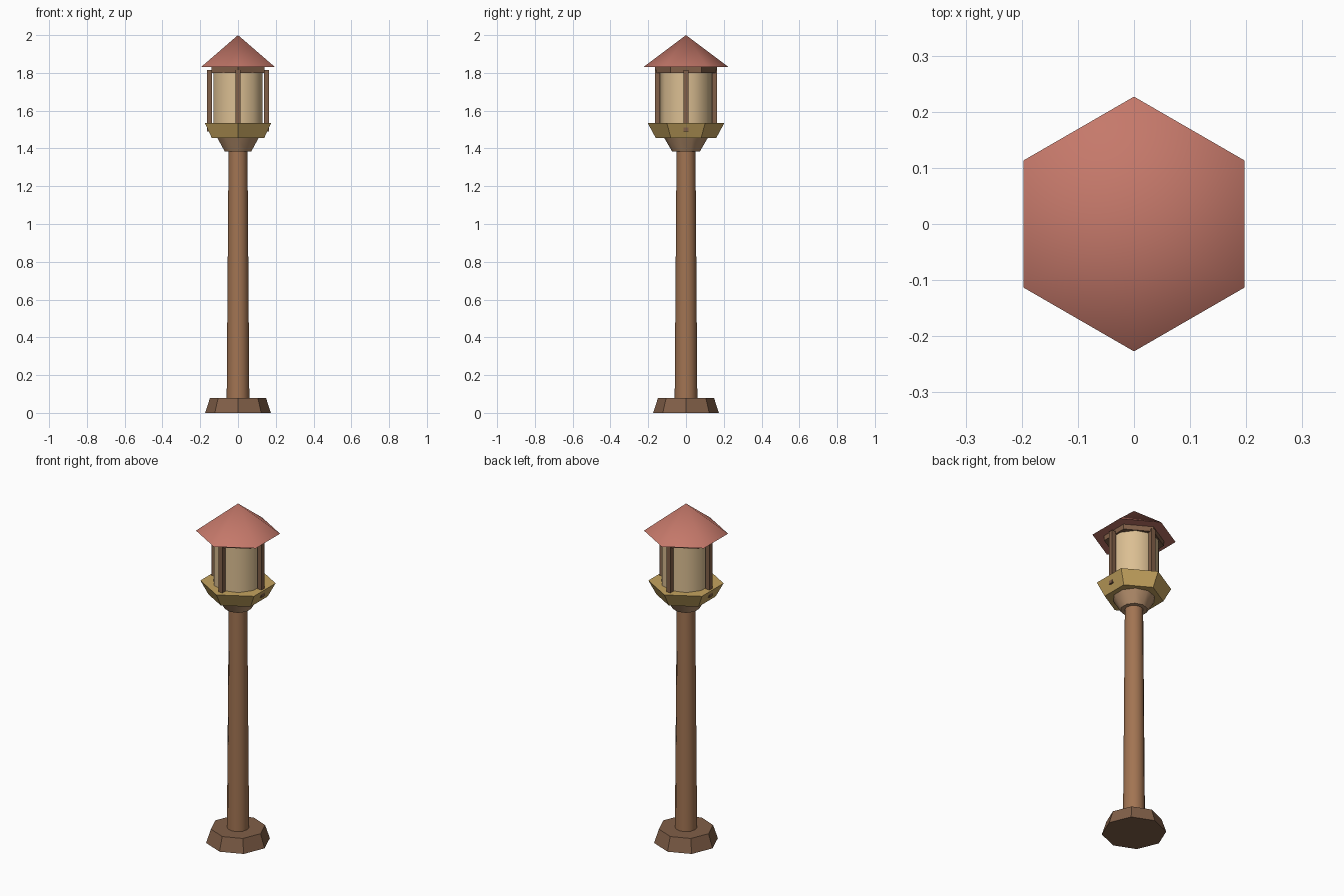
import bpy
import math

cube = bpy.data.objects.get("Cube")
if cube:
    bpy.data.objects.remove(cube)


def material(name, colour):
    mat = bpy.data.materials.new(name)
    mat.use_nodes = True
    mat.diffuse_color = (*colour, 1)
    mat.node_tree.nodes["Principled BSDF"].inputs["Base Color"].default_value = (*colour, 1)
    return mat


terracotta = material("terracotta", (0.56, 0.19, 0.145))
cream = material("cream glass", (0.71, 0.52, 0.29))
gold = material("gold", (0.56, 0.37, 0.115))
tan = material("tan", (0.47, 0.28, 0.155))
wood = material("wood", (0.36, 0.175, 0.085))
dark_wood = material("dark wood", (0.22, 0.115, 0.065))


def finish(name, mat, smooth_angle=0):
    ob = bpy.context.object
    ob.name = ob.data.name = name
    ob.data.materials.append(mat)
    if smooth_angle:
        bpy.ops.object.shade_smooth_by_angle(angle=math.radians(smooth_angle))
    return ob


def tapered(name, mat, sides, r_low, r_high, z_low, z_high, smooth_angle=0):
    """Upright prism or cone with a corner pointing to +y."""
    bpy.ops.mesh.primitive_cone_add(
        vertices=sides, radius1=r_low, radius2=r_high,
        depth=z_high - z_low, location=(0, 0, (z_low + z_high) / 2))
    return finish(name, mat, smooth_angle)


# Foot and pole
tapered("base", dark_wood, 8, 0.174, 0.148, 0, 0.08)
tapered("pole", wood, 12, 0.06, 0.05, 0.07, 1.39, 40)

# Lantern holder
tapered("neck", tan, 10, 0.074, 0.116, 1.385, 1.457, 40)
tapered("bowl", gold, 6, 0.16, 0.203, 1.455, 1.535)

# Lantern body
tapered("lamp_glass", cream, 10, 0.137, 0.137, 1.53, 1.81, 40)
tapered("top_ring", dark_wood, 6, 0.163, 0.163, 1.80, 1.832)

# Four posts around the glass, their feet just piercing the bowl sides
for label, x, y in (("left", 1, 0), ("back", 0, 1), ("right", -1, 0), ("front", 0, -1)):
    bpy.ops.mesh.primitive_cube_add(size=1, location=(x * 0.151, y * 0.151, 1.653))
    bpy.context.object.dimensions = (0.026, 0.026, 0.326)
    bpy.ops.object.transform_apply(location=False, rotation=False, scale=True)
    finish(label + "_post", dark_wood)

# Roof
tapered("roof", terracotta, 6, 0.227, 0, 1.83, 2.0, 60)
